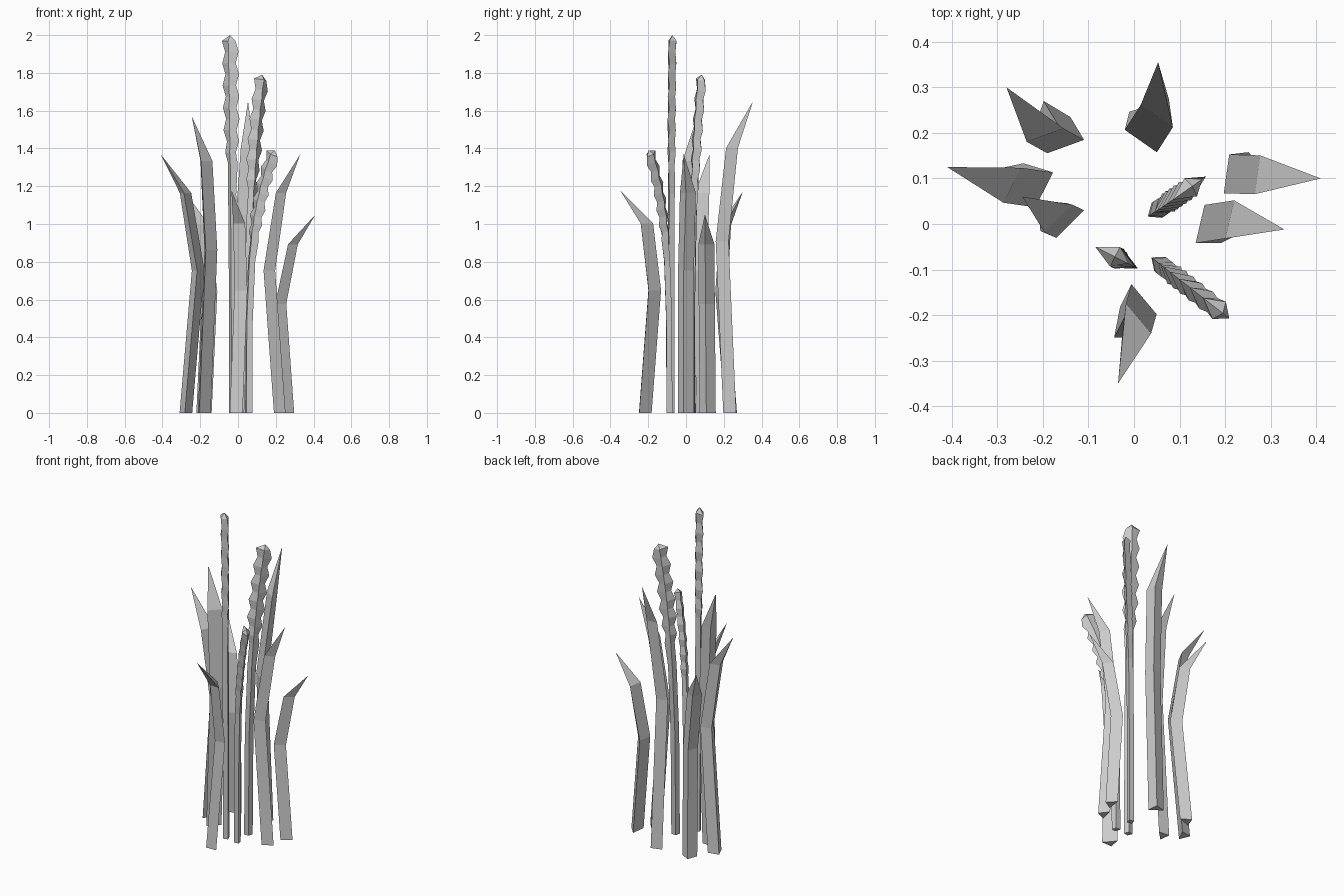
import bpy, bmesh
from math import sin, cos, radians
from mathutils import Vector

if "Cube" in bpy.data.objects:
    bpy.data.objects.remove(bpy.data.objects["Cube"])


def make_object(name, rings, tip=None):
    """Skin a list of equal rings, capped at the bottom and closed by a tip or a cap."""
    bm = bmesh.new()
    loops = [[bm.verts.new(p) for p in ring] for ring in rings]
    n = len(loops[0])
    for a, b in zip(loops, loops[1:]):
        for i in range(n):
            j = (i + 1) % n
            bm.faces.new((a[i], a[j], b[j], b[i]))
    bm.faces.new(loops[0])
    if tip is None:
        bm.faces.new(loops[-1])
    else:
        t = bm.verts.new(tip)
        for i in range(n):
            bm.faces.new((loops[-1][i], loops[-1][(i + 1) % n], t))
    bmesh.ops.recalc_face_normals(bm, faces=bm.faces)
    mesh = bpy.data.meshes.new(name)
    bm.to_mesh(mesh)
    bm.free()
    obj = bpy.data.objects.new(name, mesh)
    bpy.context.collection.objects.link(obj)


def leaf(name, mid, angle, base_shift, top_shift, tip):
    """Three-sided blade: flat inner face, ridge outside, waisted in the middle."""
    out = Vector((cos(radians(angle)), sin(radians(angle)), 0))
    side = Vector((-out.y, out.x, 0))
    height = tip[2]

    def ring(shift, z, depth):
        c = Vector((mid[0] + shift[0], mid[1] + shift[1], z * height))
        return [c + side * 0.043, c - side * 0.043, c + out * depth]

    make_object(name, [ring(base_shift, 0, 0.053), ring((0, 0), 0.55, 0.053),
                       ring(top_shift, 0.85, 0.046)], tip)


def stalk(name, base, top, angle, height, bend):
    """Thin four-sided stem curving into a knobbly flattened grain head."""
    axis = Vector((cos(radians(angle)), sin(radians(angle)), 0))
    side = Vector((-axis.y, axis.x, 0))
    b, e = Vector((*base, 0)), Vector((*top, height))

    def centre(t):
        p = b.lerp(e, t ** bend)
        p.z = height * t
        return p

    def ring(t, left, right, thick):
        c = centre(t)
        tangent = (centre(t + 0.01) - centre(max(t - 0.01, 0))).normalized()
        wide = side.cross(tangent).normalized()
        if t == 0:
            wide = axis
        return [c + wide * right, c + side * thick, c - wide * left, c - side * thick]

    rings = [ring(t, 0.024, 0.024, 0.02) for t in (0, 0.35, 0.58)]
    steps = 12
    for i in range(steps):
        f = i / (steps - 1)
        grow = min(1, 0.7 + f)
        big, small = 0.049 * grow, 0.031 * grow
        left, right = (big, small) if i % 2 else (small, big)
        rings.append(ring(0.66 + 0.325 * f, left, right, 0.024 if i % 2 else 0.019))
    make_object(name, rings, centre(1.0))


# Grain stalks: base, top, lean direction, height, bend strength
stalk("tall_stalk", (-0.025, -0.08), (-0.042, -0.072), -27, 2.0, 2)
stalk("medium_stalk", (0.05, 0.03), (0.128, 0.083), 35, 1.79, 3)
stalk("short_stalk", (0.057, -0.088), (0.195, -0.196), -38, 1.39, 4)

# Leaves: mid-height centre, facing, base offset, upper offset, tip
leaf("leaf_back_left", (-0.15, 0.17), 110, (-0.03, 0.05), (-0.045, 0.025), (-0.28, 0.30, 1.17))
leaf("leaf_far_left", (-0.197, 0.075), 153, (-0.065, 0.02), (-0.07, 0.01), (-0.41, 0.125, 1.37))
leaf("leaf_left", (-0.14, 0.0), 135, (-0.035, 0.015), (-0.026, 0.012), (-0.245, 0.06, 1.57))
leaf("leaf_back", (0.015, 0.182), 55, (0.01, 0.04), (0.035, 0.055), (0.053, 0.355, 1.65))
leaf("leaf_far_right", (0.203, 0.11), -8, (0.042, 0.005), (0.068, -0.002), (0.41, 0.10, 1.05))
leaf("leaf_right", (0.145, 0.0), -13, (0.055, 0.0), (0.065, 0.01), (0.33, -0.012, 1.37))
leaf("leaf_front", (0.022, -0.165), 220, (-0.025, -0.05), (-0.012, -0.042), (-0.035, -0.35, 1.18))
